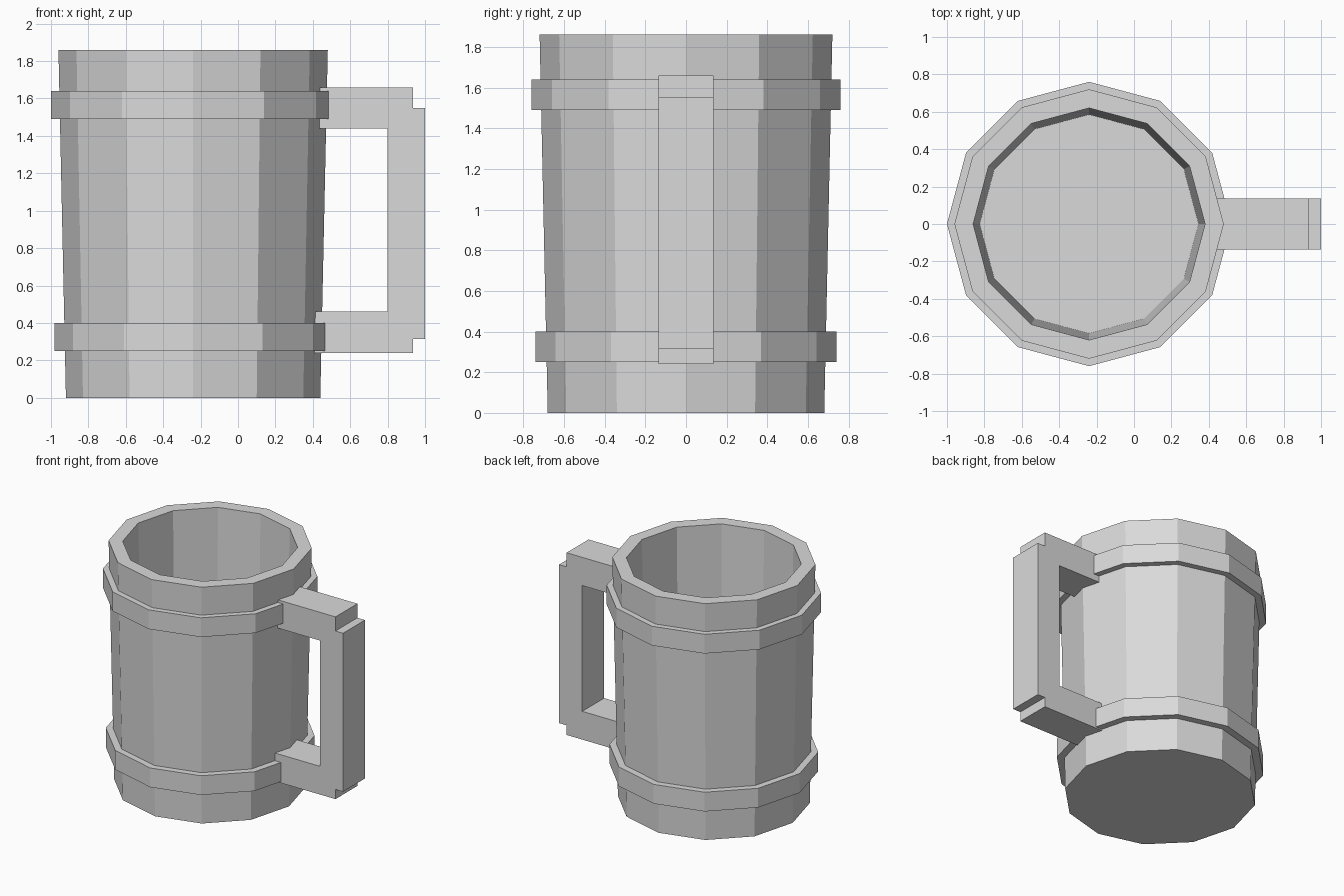
import bpy
import bmesh
from math import cos, sin, tau

SIDES = 12
CENTRE_X = -0.24

cube = bpy.data.objects.get("Cube")
if cube:
    bpy.data.objects.remove(cube, do_unlink=True)

grey = bpy.data.materials.new("plain grey")
grey.use_nodes = True
grey.diffuse_color = (0.7, 0.7, 0.7, 1)
grey.node_tree.nodes["Principled BSDF"].inputs["Base Color"].default_value = (0.7, 0.7, 0.7, 1)


def finish(name, bm):
    bmesh.ops.recalc_face_normals(bm, faces=bm.faces[:])
    mesh = bpy.data.meshes.new(name)
    bm.to_mesh(mesh)
    bm.free()
    mesh.materials.append(grey)
    obj = bpy.data.objects.new(name, mesh)
    bpy.context.collection.objects.link(obj)
    return obj


def lathe(name, profile, closed=False):
    """Spin (radius, z) points into a faceted shell, capped or joined end to end."""
    bm = bmesh.new()
    rings = [[bm.verts.new((CENTRE_X + r * cos(tau * i / SIDES), r * sin(tau * i / SIDES), z))
              for i in range(SIDES)] for r, z in profile]
    pairs = list(zip(rings, rings[1:]))
    if closed:
        pairs.append((rings[-1], rings[0]))
    else:
        bm.faces.new(rings[0])
        bm.faces.new(rings[-1])
    for a, b in pairs:
        for i in range(SIDES):
            j = (i + 1) % SIDES
            bm.faces.new((a[i], a[j], b[j], b[i]))
    return finish(name, bm)


# Tapered hollow body: outer wall, rim, inner wall, floor
lathe("mug_body", [(0.68, 0), (0.72, 1.86), (0.62, 1.86), (0.585, 0.15)])

# Raised hoops around the body
for name, radius, low, high in (("lower_band", 0.74, 0.25, 0.40),
                                ("upper_band", 0.76, 1.49, 1.64)):
    inner = radius - 0.08
    lathe(name, [(radius, low), (radius, high), (inner, high), (inner, low)], closed=True)

# Stepped square handle, extruded from its side outline
outline = [(0.40, 1.66), (0.935, 1.66), (0.935, 1.55), (1.0, 1.55),
           (1.0, 0.315), (0.935, 0.315), (0.935, 0.24), (0.40, 0.24),
           (0.40, 0.46), (0.80, 0.46), (0.80, 1.44), (0.40, 1.44)]
bm = bmesh.new()
side = bm.faces.new([bm.verts.new((x, -0.135, z)) for x, z in outline])
result = bmesh.ops.extrude_face_region(bm, geom=[side], use_keep_orig=True)
moved = [v for v in result["geom"] if isinstance(v, bmesh.types.BMVert)]
bmesh.ops.translate(bm, verts=moved, vec=(0, 0.27, 0))
finish("handle", bm)
